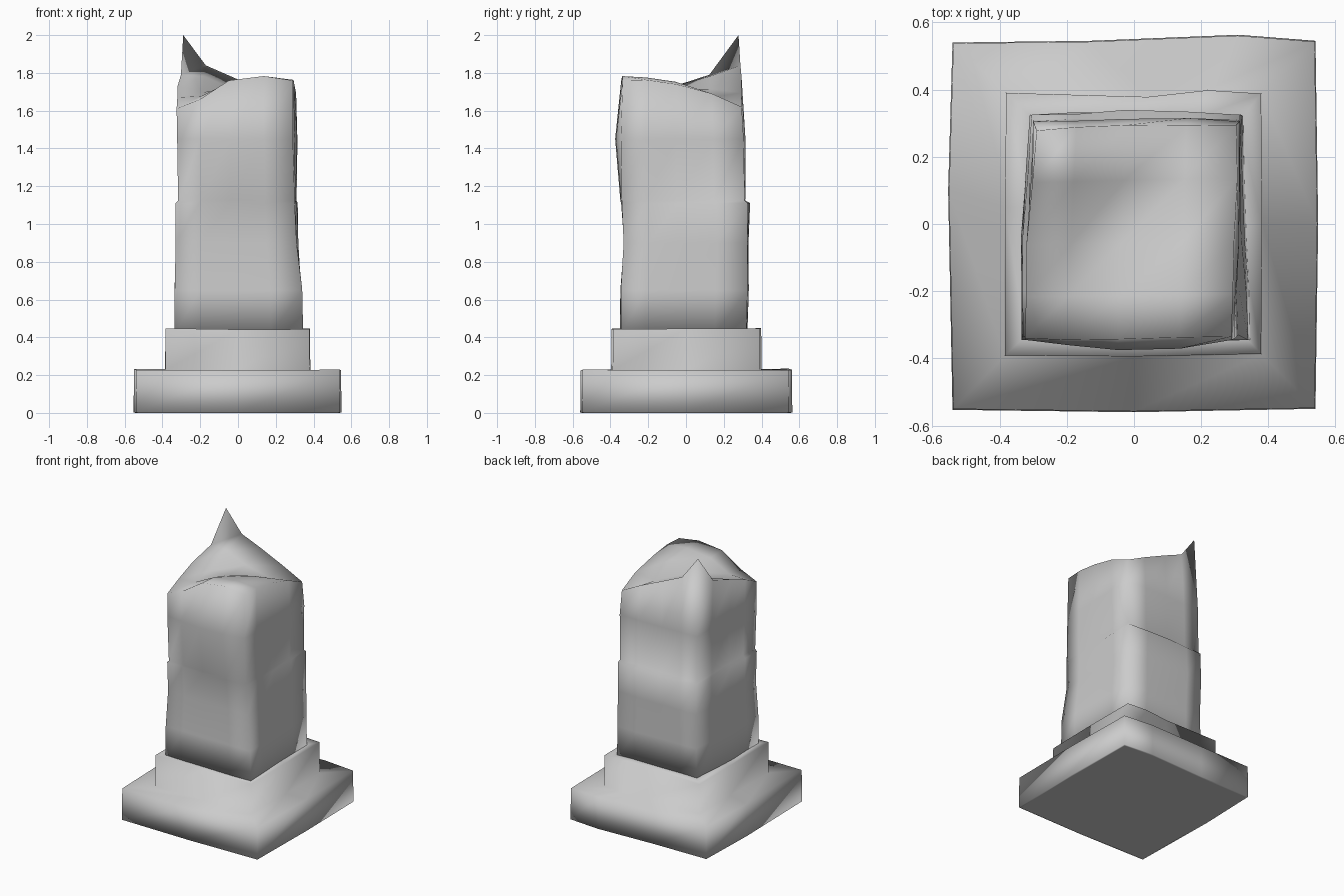
import bpy, math, random
from mathutils import Vector

if "Cube" in bpy.data.objects:
    bpy.data.objects.remove(bpy.data.objects["Cube"])

random.seed(4)
stone = bpy.data.materials.new("worn_stone")
stone.diffuse_color = (.57, .57, .57, 1)
stone.use_nodes = True
stone.node_tree.nodes["Principled BSDF"].inputs["Base Color"].default_value = stone.diffuse_color


def finish(name, verts, faces, flat=()):
    """Make a smooth-shaded mesh object; faces listed in flat stay flat."""
    me = bpy.data.meshes.new(name)
    me.from_pydata(verts, [], faces)
    me.materials.append(stone)
    for p in me.polygons:
        p.use_smooth = p.index not in flat
    me.update()
    ob = bpy.data.objects.new(name, me)
    bpy.context.collection.objects.link(ob)
    return ob


def bridge(rings, m):
    """Quads joining successive rings of m points."""
    return [(r * m + k, r * m + (k + 1) % m, (r + 1) * m + (k + 1) % m, (r + 1) * m + k)
            for r in range(rings - 1) for k in range(m)]


# Stepped base: one worn loft from the ground up to the foot of the shaft
LOWER = [(-.54, -.553), (0, -.56), (.54, -.55), (.548, 0), (.54, .545),
         (.31, .563), (-.13, .545), (-.54, .54), (-.553, .1)]
UPPER = [(-.385, -.393), (0, -.396), (.38, -.388), (.383, 0), (.38, .39),
         (.22, .4), (.04, .38), (-.382, .392), (-.386, .05)]
FOOT = [(-.33, -.34), (0, -.34), (.335, -.34), (.32, 0), (.32, .315),
        (.18, .32), (.03, .32), (-.3, .315), (-.32, .05)]
LEVELS = [(LOWER, .98, 0), (LOWER, 1, .002), (LOWER, .995, .23),
          (UPPER, 1, .228), (UPPER, .995, .445), (FOOT, .98, .44)]
verts = []
for outline, scale, z in LEVELS:
    for x, y in outline:
        dz = random.uniform(-.005, .005) if z > .1 else 0
        verts.append((x * scale, y * scale, z + dz))
m = len(LOWER)
faces = bridge(len(LEVELS), m)
faces.append(tuple(reversed(range(m))))
finish("stepped_base", verts, faces, flat={len(faces) - 1})

# Shaft rings: height, then corners front-left, front-right, back-right, back-left
RINGS = [
    (.42, (-.335, -.345), (.345, -.345), (.325, .32), (-.31, .32)),
    (.65, (-.335, -.345), (.34, -.345), (.32, .325), (-.305, .32)),
    (.90, (-.33, -.325), (.31, -.33), (.315, .325), (-.31, .325)),
    (1.11, (-.33, -.335), (.30, -.34), (.315, .325), (-.305, .325)),
    (1.125, (-.317, -.335), (.30, -.34), (.31, .31), (-.30, .31)),
    (1.45, (-.322, -.345), (.29, -.345), (.315, .305), (-.30, .305)),
    (None, (-.325, -.34), (.29, -.335), (.305, .295), (-.29, .278)),
]
# Outward bulge of each ring's sides: front, right, back, left
BULGE = [(.005, 0, .008, .012), (.003, 0, .008, .015), (0, .005, .01, .01),
         (.008, .003, .012, .01), (.008, .003, .008, .005),
         (.035, .015, .01, .008), (.01, .005, .01, .008)]
# Heights of the broken top, rows running front to back, at these fractions
FRAC = [0, .2, .45, .75, 1]
TOP = [
    [1.61, 1.66, 1.76, 1.783, 1.76],
    [1.67, 1.682, 1.755, 1.785, 1.763],
    [1.73, 1.70, 1.715, 1.745, 1.74],
    [1.79, 1.775, 1.715, 1.68, 1.69],
    [2.00, 1.84, 1.775, 1.695, 1.62],
]
N, M = 4, 16
OUT = [Vector((0, -1)), Vector((1, 0)), Vector((0, 1)), Vector((-1, 0))]


def border(k):
    """Grid column and row of the k-th point round the border."""
    s, t = divmod(k, N)
    return [(t, 0), (N, t), (N - t, N), (0, N - t)][s]


def inside(corners, i, j):
    """Point of the grid stretched between four corners."""
    a, b, c, d = [Vector(p) for p in corners]
    return a.lerp(b, FRAC[i]).lerp(d.lerp(c, FRAC[i]), FRAC[j])


verts = []
for (z, *corners), bulge in zip(RINGS, BULGE):
    for k in range(M):
        s, t = divmod(k, N)
        i, j = border(k)
        p = inside(corners, i, j)
        if t:
            f = FRAC[j] if s % 2 else FRAC[i]
            p += OUT[s] * (bulge[s] * math.sin(math.pi * f) + random.uniform(-.006, .003))
        verts.append((p.x, p.y, TOP[j][i] if z is None else z))
faces = bridge(len(RINGS), M)
faces.append(tuple(reversed(range(M))))

# Broken top surface joined to the last ring
last = (len(RINGS) - 1) * M
index = {border(k): last + k for k in range(M)}
for j in range(1, N):
    for i in range(1, N):
        p = inside(RINGS[-1][1:], i, j)
        index[i, j] = len(verts)
        verts.append((p.x, p.y, TOP[j][i] + random.uniform(-.01, .01)))
for j in range(N):
    for i in range(N):
        a, b, c, d = index[i, j], index[i + 1, j], index[i + 1, j + 1], index[i, j + 1]
        faces += [(a, b, c), (a, c, d)]
finish("broken_shaft", verts, faces)
